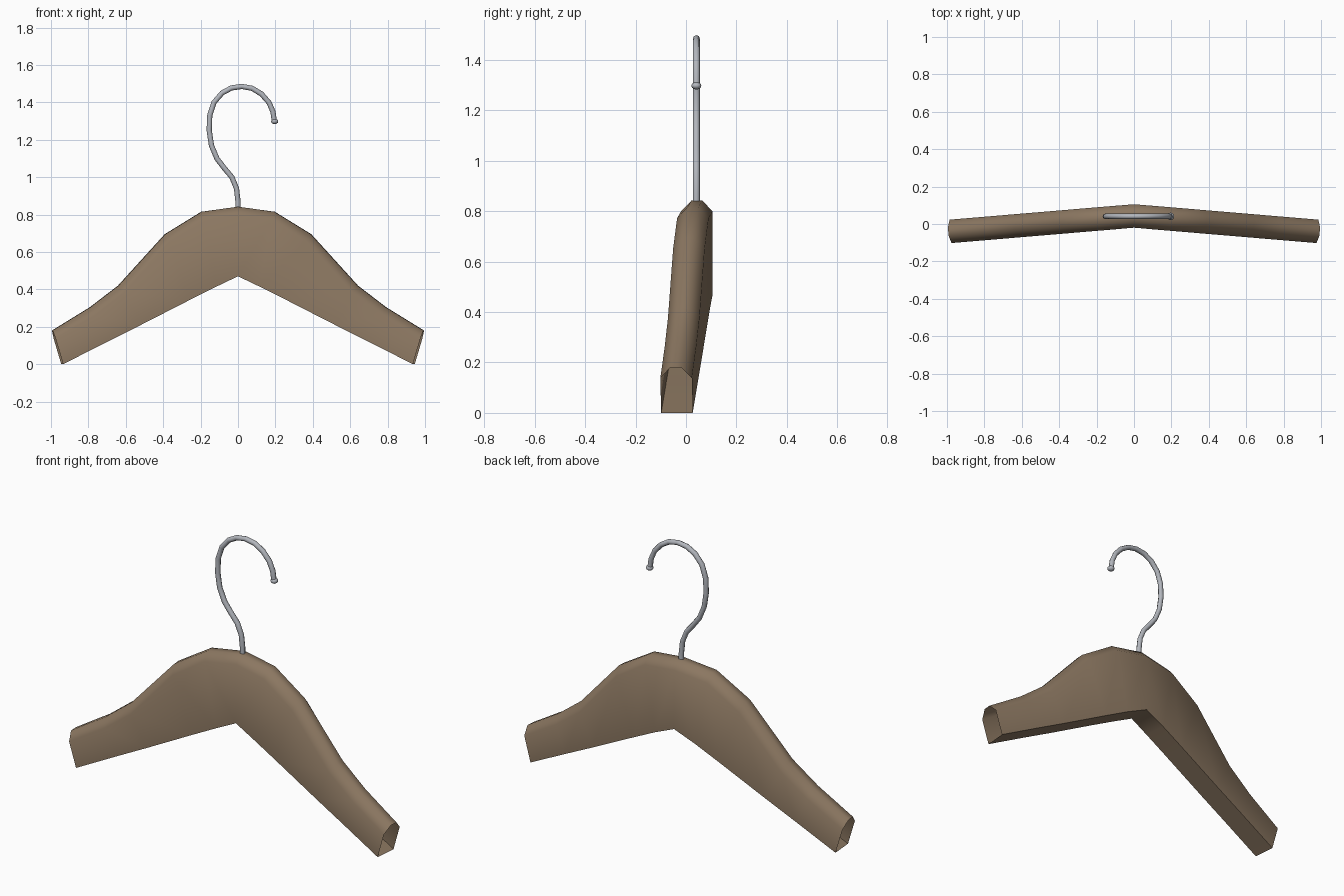
import bpy, bmesh, math

if "Cube" in bpy.data.objects:
    bpy.data.objects.remove(bpy.data.objects["Cube"])

def material(name, rgb):
    m = bpy.data.materials.new(name)
    m.diffuse_color = (*rgb, 1)
    m.use_nodes = True
    m.node_tree.nodes["Principled BSDF"].inputs["Base Color"].default_value = m.diffuse_color
    return m

wood = material("brown_wood", (0.26, 0.185, 0.12))
metal = material("grey_metal", (0.45, 0.47, 0.51))

def finish(obj, mat, angle):
    obj.data.materials.clear()
    obj.data.materials.append(mat)
    bpy.ops.object.select_all(action='DESELECT')
    obj.select_set(True)
    bpy.context.view_layer.objects.active = obj
    bpy.ops.object.shade_smooth_by_angle(angle=math.radians(angle))

# Wooden body: open six-sided tube, lofted over (top x, top z, bottom x, bottom z)
stations = [(0, 0.842, 0, 0.47), (0.195, 0.815, 0.12, 0.415),
            (0.39, 0.695, 0.26, 0.345), (0.64, 0.42, 0.53, 0.207),
            (0.79, 0.305, 0.71, 0.117), (0.993, 0.18, 0.94, 0)]
half, flat, drop, sweep = 0.0625, 0.022, 0.042, 0.084
bm = bmesh.new()
rings = []
for tx, tz, bx, bz in stations:
    t = min(1, drop / (tz - bz))
    sx, sz = tx + (bx - tx) * t, tz + (bz - tz) * t
    ring = []
    for x, dy, z in [(bx, -half, bz), (sx, -half, sz), (tx, -flat, tz),
                     (tx, flat, tz), (sx, half, sz), (bx, half, bz)]:
        y = 0.043 - sweep * x + dy
        ring.append(bm.verts.new((x + (sweep * dy if x > 0 else 0), y, z)))
    rings.append(ring)
for a, b in zip(rings, rings[1:]):
    for i in range(6):
        j = (i + 1) % 6
        bm.faces.new((a[i], b[i], b[j], a[j]))
# mirror the arm to the other side and weld the middle
geo = bmesh.ops.duplicate(bm, geom=bm.verts[:] + bm.edges[:] + bm.faces[:])["geom"]
for v in [g for g in geo if isinstance(g, bmesh.types.BMVert)]:
    v.co.x *= -1
bmesh.ops.remove_doubles(bm, verts=bm.verts[:], dist=0.0005)
bmesh.ops.recalc_face_normals(bm, faces=bm.faces[:])
# make sure the shell points outward (bottom faces look down)
bm.normal_update()
if min(bm.faces, key=lambda f: f.calc_center_median().z).normal.z > 0:
    low = [f for f in bm.faces if f.normal.z < -0.5 or f.normal.z > 0.5]
    if max(low, key=lambda f: f.calc_center_median().z).normal.z < 0:
        bmesh.ops.reverse_faces(bm, faces=bm.faces[:])
me = bpy.data.meshes.new("hanger_body")
bm.to_mesh(me)
bm.free()
body = bpy.data.objects.new("hanger_body", me)
bpy.context.collection.objects.link(body)
finish(body, wood, 55)

# Wire hook swept along its path
path = [(0, 0.82), (0, 0.87), (-0.008, 0.94), (-0.033, 1.0), (-0.075, 1.05),
        (-0.113, 1.10), (-0.142, 1.17), (-0.154, 1.25), (-0.151, 1.33),
        (-0.128, 1.40), (-0.085, 1.45), (-0.035, 1.477), (0.02, 1.485),
        (0.075, 1.475), (0.125, 1.445), (0.165, 1.40), (0.187, 1.35), (0.194, 1.30)]
cu = bpy.data.curves.new("hook", 'CURVE')
cu.dimensions = '3D'
cu.bevel_depth = 0.014
cu.bevel_resolution = 2
cu.use_fill_caps = True
sp = cu.splines.new('POLY')
sp.points.add(len(path) - 1)
for p, (x, z) in zip(sp.points, path):
    p.co = (x, 0.041, z, 1)
hook = bpy.data.objects.new("hook", cu)
bpy.context.collection.objects.link(hook)
bpy.context.view_layer.objects.active = hook
hook.select_set(True)
body.select_set(False)
bpy.ops.object.convert(target='MESH')
finish(bpy.context.view_layer.objects.active, metal, 50)

# Small rounded tip
bpy.ops.mesh.primitive_uv_sphere_add(segments=10, ring_count=6, radius=0.02,
                                     location=(0.196, 0.041, 1.298))
tip = bpy.context.object
tip.name = "hook_tip"
tip.scale.z = 0.75
finish(tip, metal, 60)
